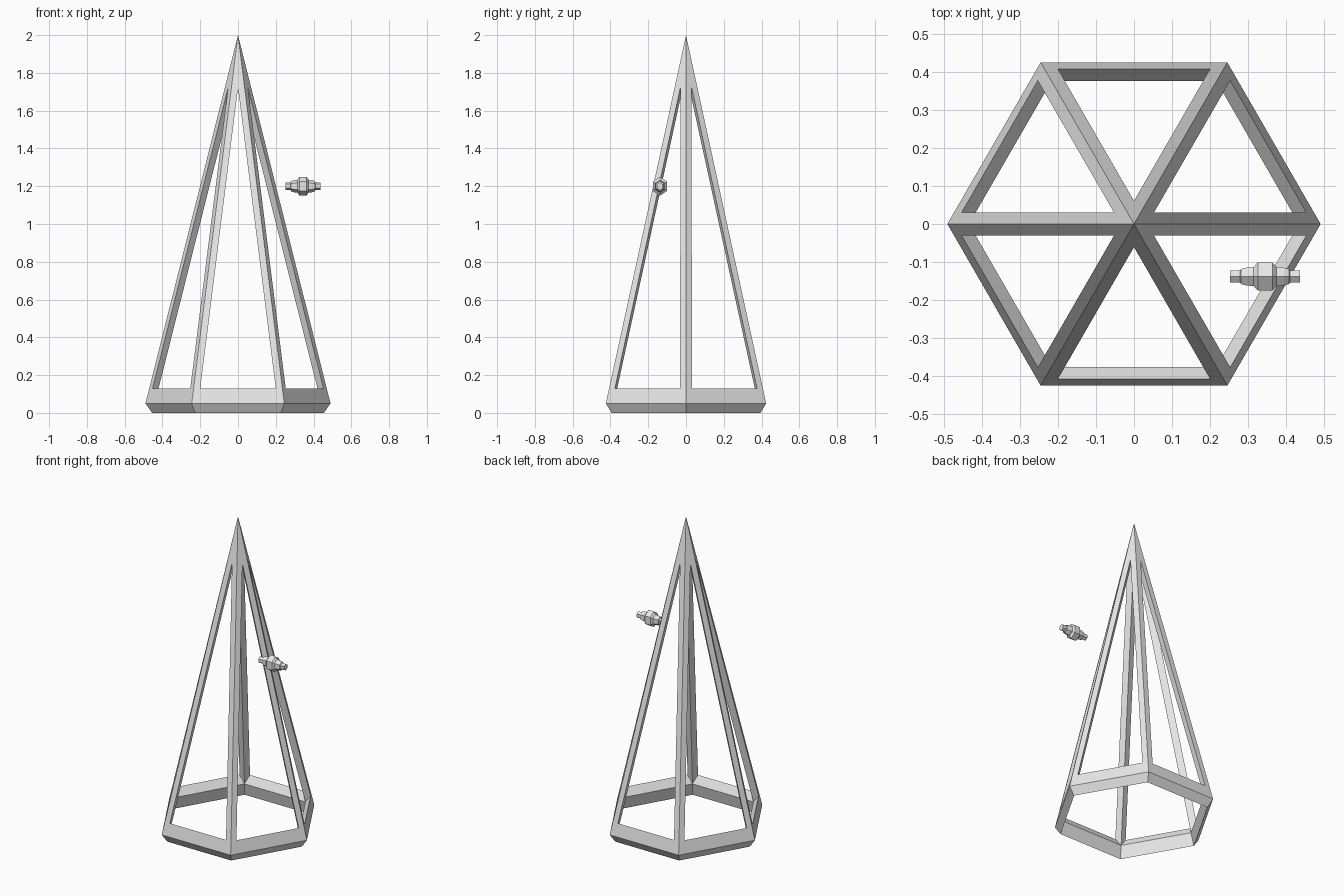
import bpy, bmesh
from math import sin, cos, pi
from mathutils import Vector

cube = bpy.data.objects.get("Cube")
if cube:
    bpy.data.objects.remove(cube, do_unlink=True)

grey = bpy.data.materials.new("light_grey")
grey.use_nodes = True
grey.diffuse_color = (0.8, 0.8, 0.8, 1)
grey.node_tree.nodes["Principled BSDF"].inputs["Base Color"].default_value = (0.8, 0.8, 0.8, 1)


def finish(name, bm):
    bmesh.ops.remove_doubles(bm, verts=bm.verts, dist=1e-5)
    bmesh.ops.recalc_face_normals(bm, faces=bm.faces)
    mesh = bpy.data.meshes.new(name)
    bm.to_mesh(mesh)
    bm.free()
    mesh.materials.append(grey)
    obj = bpy.data.objects.new(name, mesh)
    bpy.context.collection.objects.link(obj)
    return obj


def corner(radius, z, k):
    a = k * pi / 3
    return Vector((radius * cos(a), radius * sin(a), z))


# Six-sided spire frame: each side is a triangle with an inset opening
SIDES = 6
bm = bmesh.new()
apex, inner_apex = Vector((0, 0, 2)), Vector((0, 0, 1.80))
for k in range(SIDES):
    outer = [corner(0.49, 0.05, j) for j in (k, k + 1)]
    inner = [corner(0.433, 0.08, j) for j in (k, k + 1)]
    foot = [corner(0.455, 0, j) for j in (k, k + 1)]
    # opening in the plane of the side
    low = [p.lerp(apex, 0.041) for p in outer]
    low = [low[0].lerp(low[1], 0.075), low[1].lerp(low[0], 0.075)]
    peak = ((outer[0] + outer[1]) / 2).lerp(apex, 0.857)
    hole = [low[0], low[1], peak]
    rim = [outer[0], outer[1], apex]
    back = [inner[0], inner[1], inner_apex]
    quads = []
    for i in range(3):
        j = (i + 1) % 3
        quads.append((rim[i], rim[j], hole[j], hole[i]))    # outside
        quads.append((hole[i], hole[j], back[j], back[i]))  # reveal
    # underside of the base ring
    quads.append((outer[0], foot[0], foot[1], outer[1]))
    quads.append((foot[0], inner[0], inner[1], foot[1]))
    for q in quads:
        bm.faces.new([bm.verts.new(p) for p in q])
finish("spire_frame", bm)

# Small stepped six-sided bead beside the spire, turned around the x axis
half = [(-0.092, 0.021), (-0.066, 0.021), (-0.063, 0.027),
        (-0.048, 0.032), (-0.030, 0.034), (-0.019, 0.05)]
profile = half + [(-x, r) for x, r in reversed(half)]
bm = bmesh.new()
rings = []
for x, r in profile:
    rings.append([bm.verts.new((x, 0.85 * r * sin(k * pi / 3), r * cos(k * pi / 3)))
                  for k in range(SIDES)])
for a, b in zip(rings, rings[1:]):
    for k in range(SIDES):
        j = (k + 1) % SIDES
        bm.faces.new((a[k], a[j], b[j], b[k]))
bm.faces.new(rings[0])
bm.faces.new(rings[-1])
bead = finish("side_bead", bm)
bead.location = (0.344, -0.138, 1.2)
